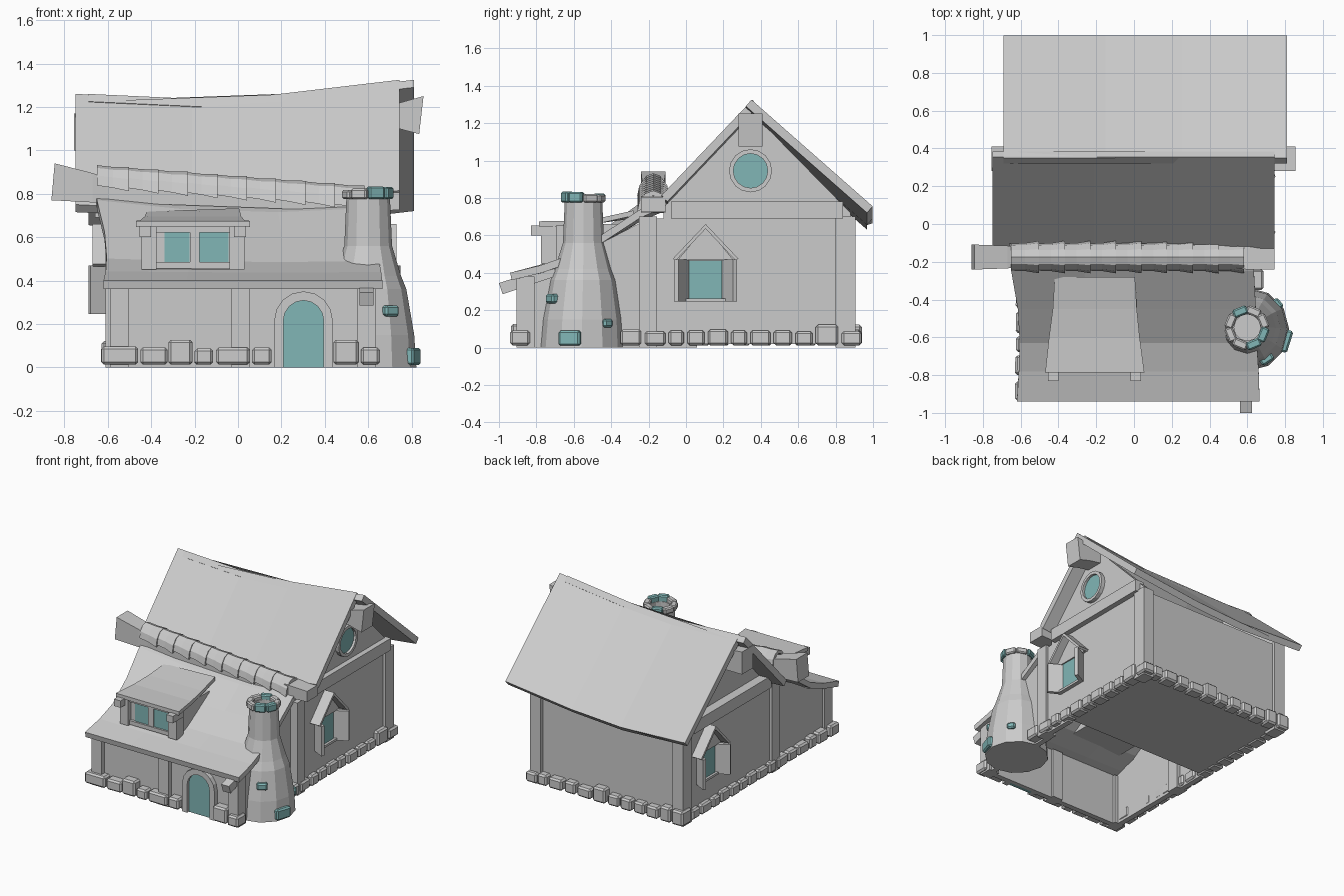
import bpy, bmesh, math, random
from mathutils import Vector, Matrix

if "Cube" in bpy.data.objects:
    bpy.data.objects.remove(bpy.data.objects["Cube"])

random.seed(4)
TEAL = bpy.data.materials.new("teal")
TEAL.diffuse_color = (0.22, 0.47, 0.47, 1)
TEAL.use_nodes = True
TEAL.node_tree.nodes["Principled BSDF"].inputs["Base Color"].default_value = TEAL.diffuse_color


def finish(name, bm, mat=None, bevel=0):
    bmesh.ops.recalc_face_normals(bm, faces=bm.faces)
    me = bpy.data.meshes.new(name)
    bm.to_mesh(me)
    bm.free()
    ob = bpy.data.objects.new(name, me)
    bpy.context.collection.objects.link(ob)
    if mat:
        me.materials.append(mat)
    if bevel:
        m = ob.modifiers.new("bevel", "BEVEL")
        m.width, m.segments = bevel, 1
    return ob


def loft(name, rings, mat=None, bevel=0, caps=True):
    """Skin closed rings of equal length, capping both ends."""
    bm = bmesh.new()
    vs = [[bm.verts.new(p) for p in r] for r in rings]
    n = len(vs[0])
    for a, b in zip(vs, vs[1:]):
        for i in range(n):
            bm.faces.new((a[i], a[(i + 1) % n], b[(i + 1) % n], b[i]))
    if caps:
        bm.faces.new(vs[0])
        bm.faces.new(vs[-1])
    return finish(name, bm, mat, bevel)


def box(name, x, y, z, mat=None, bevel=0):
    rings = [[(a, y[0], z[0]), (a, y[1], z[0]), (a, y[1], z[1]), (a, y[0], z[1])] for a in x]
    return loft(name, rings, mat, bevel)


def prism_x(name, prof, x0, x1, mat=None):
    return loft(name, [[(x, y, z) for y, z in prof] for x in (x0, x1)], mat)


def block(name, c, size, rot, mat=None, bevel=0.012):
    """Bevelled box centred on c and turned by rot about z."""
    ob = box(name, *[(-s / 2, s / 2) for s in size], mat, bevel)
    ob.data.transform(Matrix.Translation(c) @ Matrix.Rotation(rot, 4, 'Z'))
    return ob


def roof(name, prof, sag, off):
    """Sagging slab; prof rows are y, z, x0, x1, sag weight; sag rows are t, dz."""
    rings = []
    for y, z, x0, x1, w in prof:
        top = [Vector((x0 + (x1 - x0) * t, y, z + d * w)) for t, d in sag]
        rings.append(top + [p + Vector((0, *off)) for p in reversed(top)])
    return loft(name, rings)


XL, XR = -0.59, 0.65

# main house body and gables
box("main_walls", (XL, XR), (0.06, 0.88), (0.02, 0.69))
for n, x, top in (("left", XL, 1.2), ("right", XR - 0.04, 1.26)):
    box(n + "_front_side_wall", (x, x + 0.04), (-0.24, 0.06), (0, 0.69))
    prism_x(n + "_gable", [(-0.12, 0.68), (0.88, 0.68), (0.88, 0.72), (0.35, top), (-0.12, 0.75)], x, x + 0.04)
for n, x0 in (("left", -0.66), ("right", 0.62)):
    box(n + "_gable_beam", (x0, x0 + 0.07), (-0.08, 0.84), (0.69, 0.78))
    px = XL - 0.02 if n == "left" else XR - 0.07
    box(n + "_back_post", (px, px + 0.09), (0.80, 0.905), (0, 0.70))
    box(n + "_middle_post", (px, px + 0.09), (-0.25, -0.155), (0, 0.70))

# main roof and ridge beam ends
SAG = [(0, 0), (0.36, -0.025), (0.63, 0), (1, 0.065)]
roof("back_roof", [(0.35, 1.26, -0.69, 0.81, 1), (0.998, 0.69, -0.69, 0.81, 1)], SAG, (-0.03, -0.035))
roof("front_roof", [(0.355, 1.26, -0.75, 0.745, 1), (-0.13, 0.75, -0.75, 0.745, 1)], SAG, (0.03, -0.035))
for n, ends in (("left", ((-0.755, 1.0, 1.17, 0), (-0.56, 1.0, 1.15, 0))),
                ("right", ((0.62, 1.12, 1.21, 0), (0.74, 1.10, 1.215, -0.01), (0.835, 1.075, 1.25, 0.02)))):
    loft(n + "_ridge_beam", [[(x, 0.28, zb), (x, 0.41, zb), (x + k, 0.41, zt), (x + k, 0.28, zt)]
                             for x, zb, zt, k in ends])

# annex walls, posts and roof
box("annex_front_wall", (-0.58, 0.61), (-0.87, -0.83), (0, 0.385))
side = [(-0.87, 0), (-0.22, 0), (-0.22, 0.68), (-0.45, 0.56), (-0.65, 0.44), (-0.87, 0.38)]
prism_x("annex_left_wall", side, -0.575, -0.535)
prism_x("annex_right_wall", side, 0.575, 0.615)
for n, x in (("left", -0.59), ("middle", -0.03), ("right", 0.55)):
    box("annex_post_" + n, (x, x + 0.085), (-0.905, -0.81), (0, 0.38))
roof("annex_roof", [(-0.94, 0.40, -0.62, 0.665, 0), (-0.78, 0.437, -0.61, 0.66, 0.1),
     (-0.63, 0.485, -0.605, 0.65, 0.3), (-0.45, 0.592, -0.615, 0.645, 0.6),
     (-0.25, 0.715, -0.65, 0.635, 1), (-0.11, 0.775, -0.66, 0.64, 1)],
     [(0, 0.055), (0.3, 0.015), (0.65, 0), (1, 0.02)], (0.008, -0.04))
prism_x("rafter_end", [(-0.98, 0.285), (-0.7, 0.38), (-0.7, 0.44), (-1.0, 0.345)], 0.56, 0.625)

# log and barrel tiles over the roof joint
loft("joint_log", [[(x, -0.175 - w, b), (x, -0.175 + w, b), (x + d, -0.175 + w, t), (x + d, -0.175 - w, t)]
     for x, b, t, d, w in ((-0.86, 0.77, 0.94, 0.015, 0.066), (-0.67, 0.76, 0.895, 0, 0.06), (-0.6, 0.76, 0.87, 0, 0.05),
                           (0.5, 0.72, 0.80, 0, 0.05), (0.6, 0.72, 0.81, 0, 0.066), (0.745, 0.725, 0.805, 0, 0.066))])


def arc(x, cz, r, n=7):
    return [(x, -0.175 - r * math.cos(math.pi * i / (n - 1)), cz + 1.3 * r * math.sin(math.pi * i / (n - 1)))
            for i in range(n)]


for i in range(9):
    x0 = -0.65 + i * 0.1356
    x1 = x0 + 0.148
    za, zb = (0.838 - 0.078 * (x + 0.65) for x in (x0, x1))
    loft("barrel_tile", [arc(x, z, r) + arc(x, z, r - 0.02)[::-1]
         for x, z, r in ((x0, za, 0.072), ((x0 + x1) / 2, (za + zb) / 2 - 0.005, 0.074), (x1, zb - 0.015, 0.086))])

# dormer with twin panes
roof("dormer_roof", [(-0.785, 0.675, -0.47, 0.055, 0), (-0.6, 0.678, -0.45, 0.03, 0),
     (-0.45, 0.695, -0.43, 0.015, 0), (-0.28, 0.728, -0.42, 0.005, 1)], [(0, -0.01), (1, 0.005)], (0, -0.028))
box("dormer_body", (-0.425, 0.015), (-0.74, -0.36), (0.44, 0.66))
for x in (-0.445, -0.04):
    box("dormer_post", (x, x + 0.07), (-0.775, -0.69), (0.45, 0.652))
for x in (-0.455, -0.018):
    box("dormer_bracket", (x, x + 0.055), (-0.83, -0.70), (0.60, 0.652))
box("dormer_lintel", (-0.375, -0.04), (-0.755, -0.73), (0.622, 0.652))
box("dormer_sill", (-0.375, -0.04), (-0.76, -0.73), (0.455, 0.485))
box("dormer_mullion", (-0.222, -0.178), (-0.755, -0.73), (0.48, 0.63))
for x in (-0.338, -0.178):
    box("dormer_pane", (x, x + 0.115 + 0.02 * (x > -0.2)), (-0.746, -0.735), (0.485, 0.622), TEAL)


# arched door
def arch(w, y, n=8):
    pts = [(-w, 0)] + [(-w * math.cos(math.pi * i / n), 0.215 + w * math.sin(math.pi * i / n)) for i in range(n + 1)] + [(w, 0)]
    return [(0.302 + x, y, z) for x, z in pts]


loft("door", [arch(0.095, -0.885), arch(0.095, -0.86)], TEAL)
loft("door_frame", [list(r) for r in zip(arch(0.135, -0.905), arch(0.135, -0.86), arch(0.093, -0.86), arch(0.093, -0.905))])

# side windows with hood and open shutters
for n, s, X, cy in (("right", 1, XR, 0.105), ("left", -1, XL, 0.6)):
    out = X + s * 0.08
    for k in (-1, 1):
        prism_x(n + "_hood_slope", [(cy, 0.66), (cy + k * 0.175, 0.475), (cy + k * 0.16, 0.465), (cy, 0.635)], X, out)
        loft(n + "_shutter", [[(X + s * dx, cy + k * dy, z) for dx, dy in
             ((0, 0.088), (0.1, 0.145), (0.09, 0.168), (-0.01, 0.115))] for z in (0.245, 0.47)])
    prism_x(n + "_hood_panel", [(cy - 0.15, 0.467), (cy + 0.15, 0.467), (cy, 0.645)], X, X + s * 0.02)
    box(n + "_window_pane", (X, X + s * 0.012), (cy - 0.088, cy + 0.088), (0.26, 0.466), TEAL)
    box(n + "_window_sill", (X, X + s * 0.03), (cy - 0.12, cy + 0.12), (0.245, 0.262))


# round gable window
def circ(r, dx, m=16):
    return [(XR + dx, 0.345 + r * math.cos(2 * math.pi * i / m), 0.945 + r * math.sin(2 * math.pi * i / m)) for i in range(m)]


loft("round_window_frame", [circ(0.115, 0), circ(0.115, 0.03), circ(0.092, 0.03), circ(0.092, 0)], caps=False)
loft("round_window_pane", [circ(0.094, 0), circ(0.094, 0.012)], TEAL)

# chimney
rings = []
for z, r in ((0, 0.222), (0.15, 0.212), (0.36, 0.176), (0.42, 0.152), (0.56, 0.11), (0.79, 0.1), (0.79, 0.07), (0.70, 0.07)):
    cx, cy = 0.6, -0.558 + 0.01 * min(z / 0.5, 1)
    rings.append([(cx + r * math.cos(math.pi * i / 6), cy + r * math.sin(math.pi * i / 6), z) for i in range(12)])
loft("chimney", rings)
for i in range(8):
    a = math.pi * (i + 0.5) / 4
    h = random.uniform(0.04, 0.06)
    block("chimney_cap_stone", (0.598 + 0.093 * math.cos(a), -0.55 + 0.093 * math.sin(a), 0.775 + h / 2),
          (0.045, 0.078, h), a, TEAL if i in (2, 6, 7) else None, 0.008)
for y, z, r, w, h in ((-0.62, 0.05, 0.215, 0.12, 0.08), (-0.715, 0.26, 0.19, 0.075, 0.05), (-0.425, 0.13, 0.205, 0.06, 0.045)):
    a = math.asin((y + 0.555) / r)
    block("chimney_accent_stone", (0.6 + r * math.cos(a), y, z), (0.045, w, h), a, TEAL, 0.01)


# foundation stones
def stones(name, a, b, line, along_x):
    p = a
    while p < b - 0.03:
        w = min(random.uniform(0.08, 0.12), b - p)
        h = random.choice((0.075, 0.085, 0.08, 0.11))
        d = random.uniform(0.085, 0.1)
        c, sz = ((p + w / 2, line, h / 2 + 0.012), (w, d, h)) if along_x else ((line, p + w / 2, h / 2 + 0.012), (d, w, h))
        block(name, c, sz, random.uniform(-0.04, 0.04))
        p += w + 0.018


stones("right_stone", -0.35, 0.94, 0.64, False)
stones("right_corner_stone", -0.94, -0.80, 0.61, False)
stones("left_stone", -0.80, 0.94, -0.58, False)
stones("back_stone", -0.52, 0.59, 0.89, True)
for x0, x1, h in ((-0.63, -0.46, 0.085), (-0.45, -0.325, 0.08), (-0.32, -0.21, 0.115), (-0.2, -0.115, 0.075),
                  (-0.1, 0.055, 0.08), (0.065, 0.155, 0.08), (0.44, 0.555, 0.115)):
    block("front_stone", ((x0 + x1) / 2, -0.885, 0.012 + h / 2), (x1 - x0, 0.1, h), random.uniform(-0.03, 0.03))
